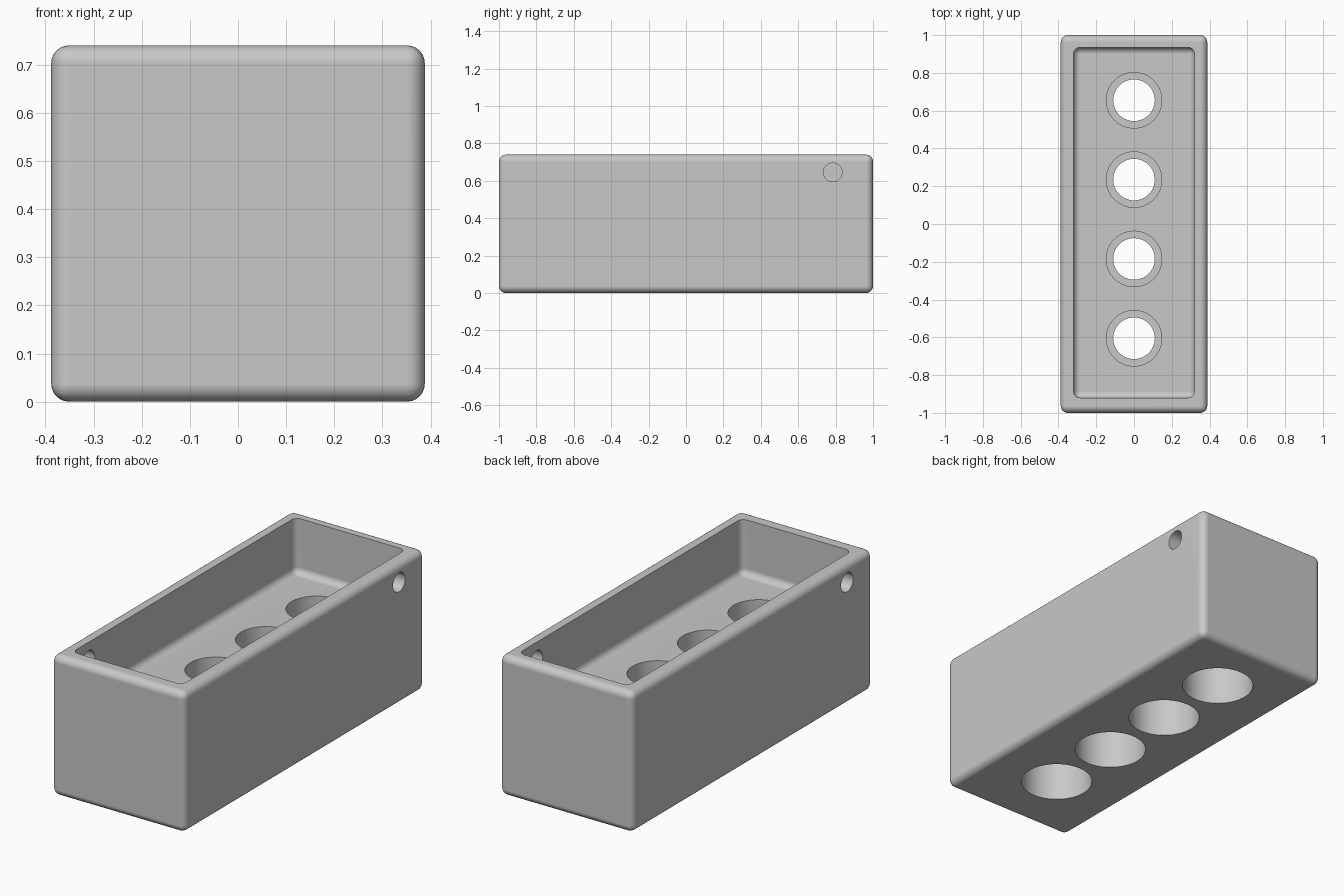
import bpy, bmesh, math
from mathutils import Matrix, Vector

cube = bpy.data.objects.get("Cube")
if cube:
    bpy.data.objects.remove(cube, do_unlink=True)

WIDTH, LENGTH, HEIGHT = 0.776, 2.0, 0.74
FLOOR = 0.45                       # height of the tray floor
LIP_LOW, LIP_HIGH = 0.23, 0.30     # narrow lip inside each socket

grey = bpy.data.materials.new("grey plastic")
grey.use_nodes = True
grey.diffuse_color = (0.58, 0.58, 0.58, 1)
grey.node_tree.nodes["Principled BSDF"].inputs["Base Color"].default_value = (0.58, 0.58, 0.58, 1)


def make_object(name, bm):
    mesh = bpy.data.meshes.new(name)
    bm.to_mesh(mesh)
    bm.free()
    mesh.materials.append(grey)
    obj = bpy.data.objects.new(name, mesh)
    bpy.context.collection.objects.link(obj)
    return obj


def rounded_box(name, low, high, radius):
    low, high = Vector(low), Vector(high)
    bm = bmesh.new()
    bmesh.ops.create_cube(bm, size=1)
    bmesh.ops.scale(bm, vec=high - low, verts=bm.verts)
    bmesh.ops.translate(bm, vec=(low + high) / 2, verts=bm.verts)
    bmesh.ops.bevel(bm, geom=bm.edges[:], offset=radius, segments=6,
                    profile=0.5, affect='EDGES')
    return make_object(name, bm)


def cylinder(name, start, end, radius):
    start, end = Vector(start), Vector(end)
    axis = end - start
    turn = axis.to_track_quat('Z', 'Y').to_matrix().to_4x4()
    bm = bmesh.new()
    bmesh.ops.create_cone(bm, cap_ends=True, segments=64, radius1=radius,
                          radius2=radius, depth=axis.length,
                          matrix=Matrix.Translation((start + end) / 2) @ turn)
    return make_object(name, bm)


# Outer block
body = rounded_box("holder_body", (-WIDTH / 2, -LENGTH / 2, 0),
                   (WIDTH / 2, LENGTH / 2, HEIGHT), 0.037)

# Open tray
cutters = [rounded_box("tray_cutter", (-0.32, -0.92, FLOOR), (0.32, 0.935, 1), 0.035)]

# Four stepped sockets through the floor
for i in range(4):
    y = 0.655 - 0.42 * i
    cutters += [
        cylinder("through_hole_cutter", (0, y, LIP_LOW - 0.05), (0, y, LIP_HIGH + 0.05), 0.11),
        cylinder("upper_bore_cutter", (0, y, LIP_HIGH), (0, y, FLOOR + 0.1), 0.147),
        cylinder("lower_bore_cutter", (0, y, -0.1), (0, y, LIP_LOW), 0.177),
    ]

# Small holes through the long walls, at opposite ends
for side in (1, -1):
    cutters.append(cylinder("side_hole_cutter", (side * 0.25, side * 0.785, 0.645),
                            (side * 0.5, side * 0.785, 0.645), 0.05))

# Cut everything out of the block
bpy.ops.object.select_all(action='DESELECT')
body.select_set(True)
bpy.context.view_layer.objects.active = body
for cutter in cutters:
    cutter.hide_render = True
    cut = body.modifiers.new("cut", 'BOOLEAN')
    cut.operation = 'DIFFERENCE'
    cut.solver = 'EXACT'
    cut.object = cutter
    bpy.ops.object.modifier_apply(modifier=cut.name)
    bpy.data.objects.remove(cutter, do_unlink=True)

# Smooth rounded edges, flat large faces
bpy.ops.object.shade_smooth_by_angle(angle=math.radians(30))
weighted = body.modifiers.new("flat_face_normals", 'WEIGHTED_NORMAL')
weighted.keep_sharp = True
